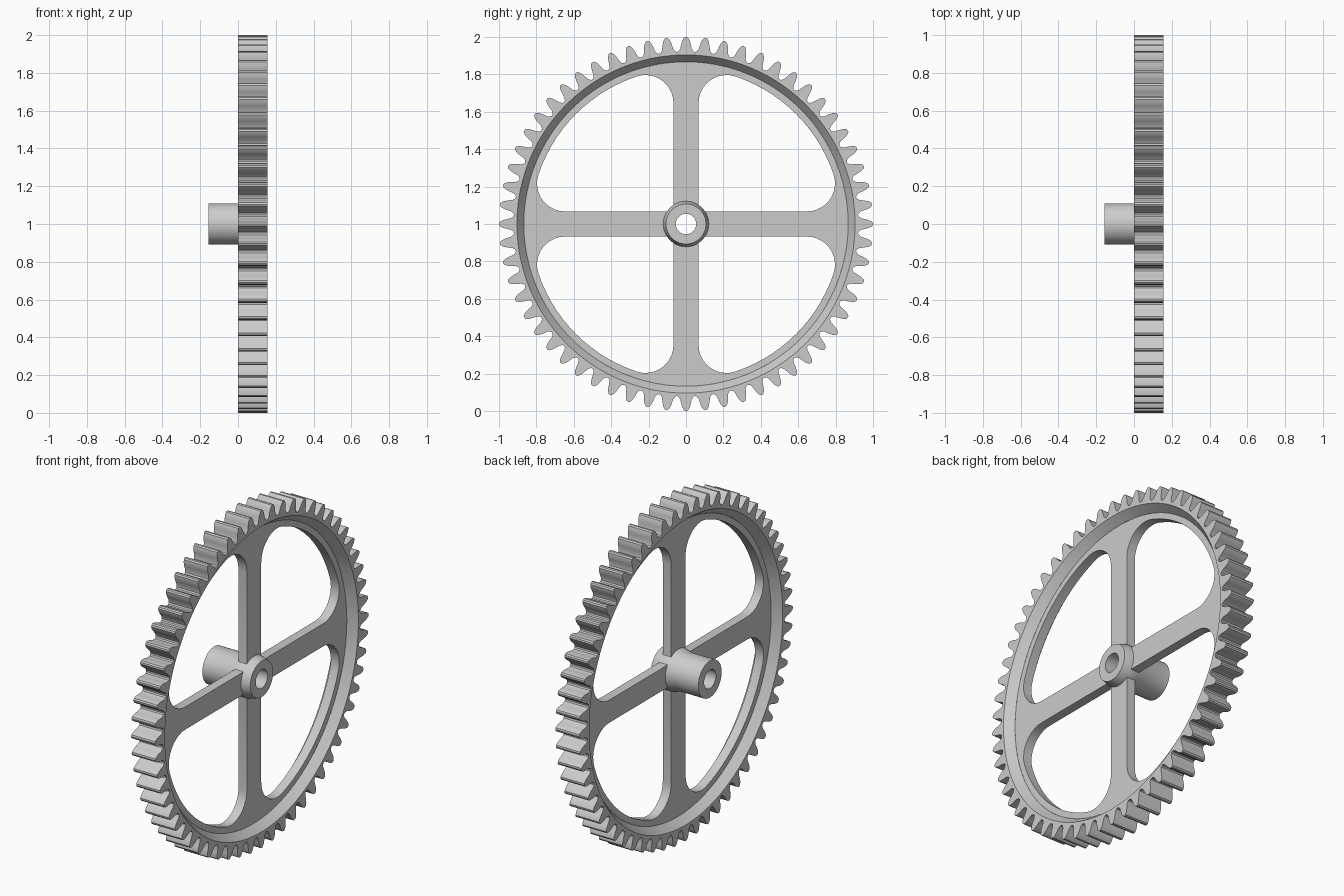
import bpy, bmesh, math
from math import sin, cos, pi, radians, sqrt

if "Cube" in bpy.data.objects:
    bpy.data.objects.remove(bpy.data.objects["Cube"])

TEETH = 60
WIDTH = 0.155               # rim runs from x = 0 to x = WIDTH
WEB_BACK, WEB_FRONT = 0.05, 0.105
RIM_FACE, RIM_INNER = 0.904, 0.867
AXLE_Z = 1.0

metal = bpy.data.materials.new("grey metal")
metal.diffuse_color = (0.6, 0.6, 0.6, 1)
metal.use_nodes = True
metal.node_tree.nodes["Principled BSDF"].inputs["Base Color"].default_value = metal.diffuse_color


def add_object(name, bm):
    bmesh.ops.recalc_face_normals(bm, faces=bm.faces)
    mesh = bpy.data.meshes.new(name)
    bm.to_mesh(mesh)
    bm.free()
    obj = bpy.data.objects.new(name, mesh)
    bpy.context.collection.objects.link(obj)
    finish(obj)


def finish(obj):
    obj.data.materials.clear()
    obj.data.materials.append(metal)
    bpy.ops.object.select_all(action='DESELECT')
    obj.select_set(True)
    bpy.context.view_layer.objects.active = obj
    bpy.ops.object.shade_smooth_by_angle(angle=radians(30))


def skin(name, loops, closed):
    """Join rings of (x, [(angle, radius)...]) around the axle with quads."""
    bm = bmesh.new()
    rings = [[bm.verts.new((x, r * sin(a), AXLE_Z + r * cos(a))) for a, r in pts]
             for x, pts in loops]
    pairs = list(zip(rings, rings[1:]))
    if closed:
        pairs.append((rings[-1], rings[0]))
    for a, b in pairs:
        n = len(a)
        for i in range(n):
            j = (i + 1) % n
            bm.faces.new((a[i], a[j], b[j], b[i]))
    add_object(name, bm)


def circle(r, n):
    return [(2 * pi * i / n, r) for i in range(n)]


# Toothed rim: rounded teeth outside, tapered recess inside on both faces
half = [(2.45, 0.924), (1.85, 0.938), (1.5, 0.962), (1.1, 0.983), (0.55, 0.997)]
tooth = [(-3, 0.921)] + [(-a, r) for a, r in half] + [(0, 1.0)] + half[::-1]
outline = [(radians(360 / TEETH * t + a), r) for t in range(TEETH) for a, r in tooth]


def inner(r):
    return [(a, r) for a, _ in outline]


skin("toothed_rim", [(WEB_BACK, inner(RIM_INNER)), (0, inner(RIM_FACE)), (0, outline),
                     (WIDTH, outline), (WIDTH, inner(RIM_FACE)),
                     (WEB_FRONT, inner(RIM_INNER))], False)

# Hub: bored sleeve with a short tapered boss in front and a long one behind
hub = [(-0.157, 0.055), (-0.157, 0.109), (0, 0.109), (WEB_BACK, 0.122),
       (WEB_FRONT, 0.122), (WIDTH, 0.107), (WIDTH, 0.055)]
skin("hub", [(x, circle(r, 48)) for x, r in hub], True)


# Spoked web: disc with four rounded openings
def arc(cx, cy, r, a0, a1, n):
    return [(cx + r * cos(a0 + (a1 - a0) * i / n), cy + r * sin(a0 + (a1 - a0) * i / n))
            for i in range(n + 1)]


def opening():
    s, big, f, small = 0.067, 0.832, 0.15, 0.04
    c = s + f
    d = sqrt((big - f) ** 2 - c ** 2)
    t = math.atan2(c, d)
    pts = arc(s + small, s + small, small, 1.5 * pi, pi, 5)      # beside the hub
    pts += arc(c, d, f, pi, pi / 2 - t, 10)                      # outer corner
    pts += arc(0, 0, big, pi / 2 - t, t, 14)[1:-1]               # along the rim
    pts += arc(d, c, f, t, -pi / 2, 10)                          # outer corner
    return pts


curve = bpy.data.curves.new("spoked_web", 'CURVE')
curve.dimensions = '2D'
curve.fill_mode = 'BOTH'
curve.extrude = (WEB_FRONT - WEB_BACK) / 2
shapes = [arc(0, 0, RIM_INNER, 0, 2 * pi, 120)[:-1], arc(0, 0, 0.08, 0, 2 * pi, 32)[:-1]]
for q in range(4):
    ca, sa = round(cos(q * pi / 2)), round(sin(q * pi / 2))
    shapes.append([(x * ca - y * sa, x * sa + y * ca) for x, y in opening()])
for pts in shapes:
    spline = curve.splines.new('POLY')
    spline.points.add(len(pts) - 1)
    for p, (x, y) in zip(spline.points, pts):
        p.co = (x, y, 0, 1)
    spline.use_cyclic_u = True
web = bpy.data.objects.new("spoked_web", curve)
bpy.context.collection.objects.link(web)
bpy.ops.object.select_all(action='DESELECT')
web.select_set(True)
bpy.context.view_layer.objects.active = web
bpy.ops.object.convert(target='MESH')
web = bpy.context.view_layer.objects.active

# Stand the web upright and drop its hidden outer wall
bm = bmesh.new()
bm.from_mesh(web.data)
bmesh.ops.remove_doubles(bm, verts=bm.verts, dist=1e-5)
bm.normal_update()
wall = [f for f in bm.faces if abs(f.normal.z) < 0.5
        and all(v.co.xy.length > RIM_INNER - 0.002 for v in f.verts)]
bmesh.ops.delete(bm, geom=wall, context='FACES')
for v in bm.verts:
    x, y, z = v.co
    v.co = (z + (WEB_FRONT + WEB_BACK) / 2, x, y + AXLE_Z)
bm.to_mesh(web.data)
bm.free()
finish(web)
